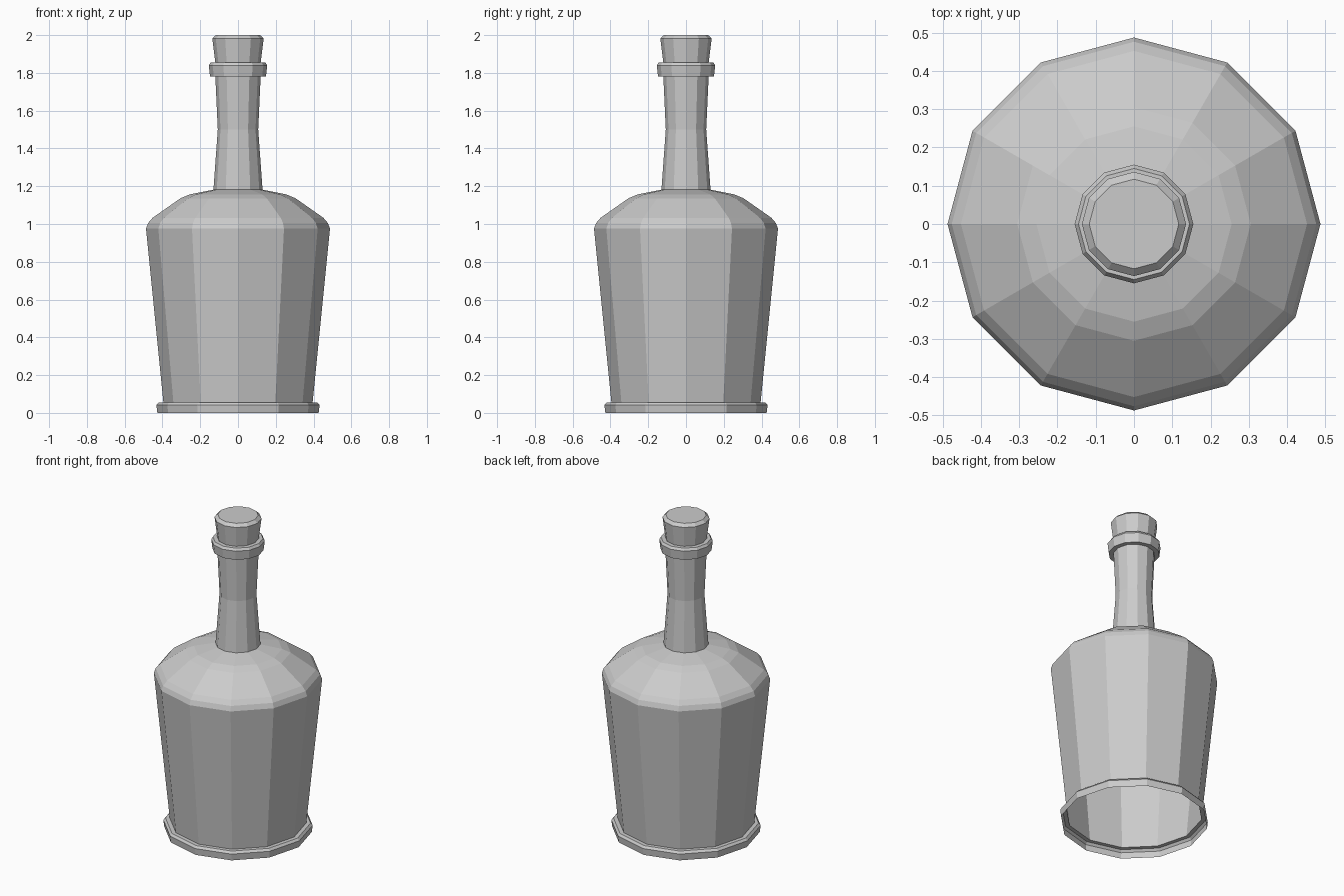
import bpy, bmesh
from math import cos, sin, tau

if "Cube" in bpy.data.objects:
    bpy.data.objects.remove(bpy.data.objects["Cube"])

SIDES = 12


def lathe(name, profile, cap_top=False):
    """Spin an open (radius, height) profile into a flat-faced shell."""
    bm = bmesh.new()
    rings = []
    for r, z in profile:
        rings.append([bm.verts.new((r * cos(tau * i / SIDES), r * sin(tau * i / SIDES), z))
                      for i in range(SIDES)])
    for low, high in zip(rings, rings[1:]):
        for i in range(SIDES):
            j = (i + 1) % SIDES
            bm.faces.new((low[i], low[j], high[j], high[i]))
    if cap_top:
        bm.faces.new(rings[-1])
    mesh = bpy.data.meshes.new(name)
    bm.to_mesh(mesh)
    bm.free()
    obj = bpy.data.objects.new(name, mesh)
    bpy.context.collection.objects.link(obj)
    return obj


# Foot ring, open underneath, stepping in to the body wall
lathe("foot_ring", [(0.427, 0.0), (0.432, 0.042), (0.42, 0.056), (0.395, 0.056)])

# Tapered body with rounded shoulder
lathe("body", [(0.395, 0.056), (0.484, 0.945), (0.487, 0.975), (0.476, 1.005),
               (0.452, 1.033), (0.305, 1.136), (0.255, 1.157), (0.13, 1.182)])

# Waisted neck
lathe("neck", [(0.13, 1.182), (0.107, 1.5), (0.12, 1.782)])

# Collar around the mouth
lathe("collar", [(0.12, 1.782), (0.148, 1.782), (0.155, 1.84),
                 (0.145, 1.855), (0.12, 1.855)])

# Flared stopper with a bevelled top
lathe("stopper", [(0.12, 1.855), (0.136, 1.982), (0.117, 2.0)], cap_top=True)
